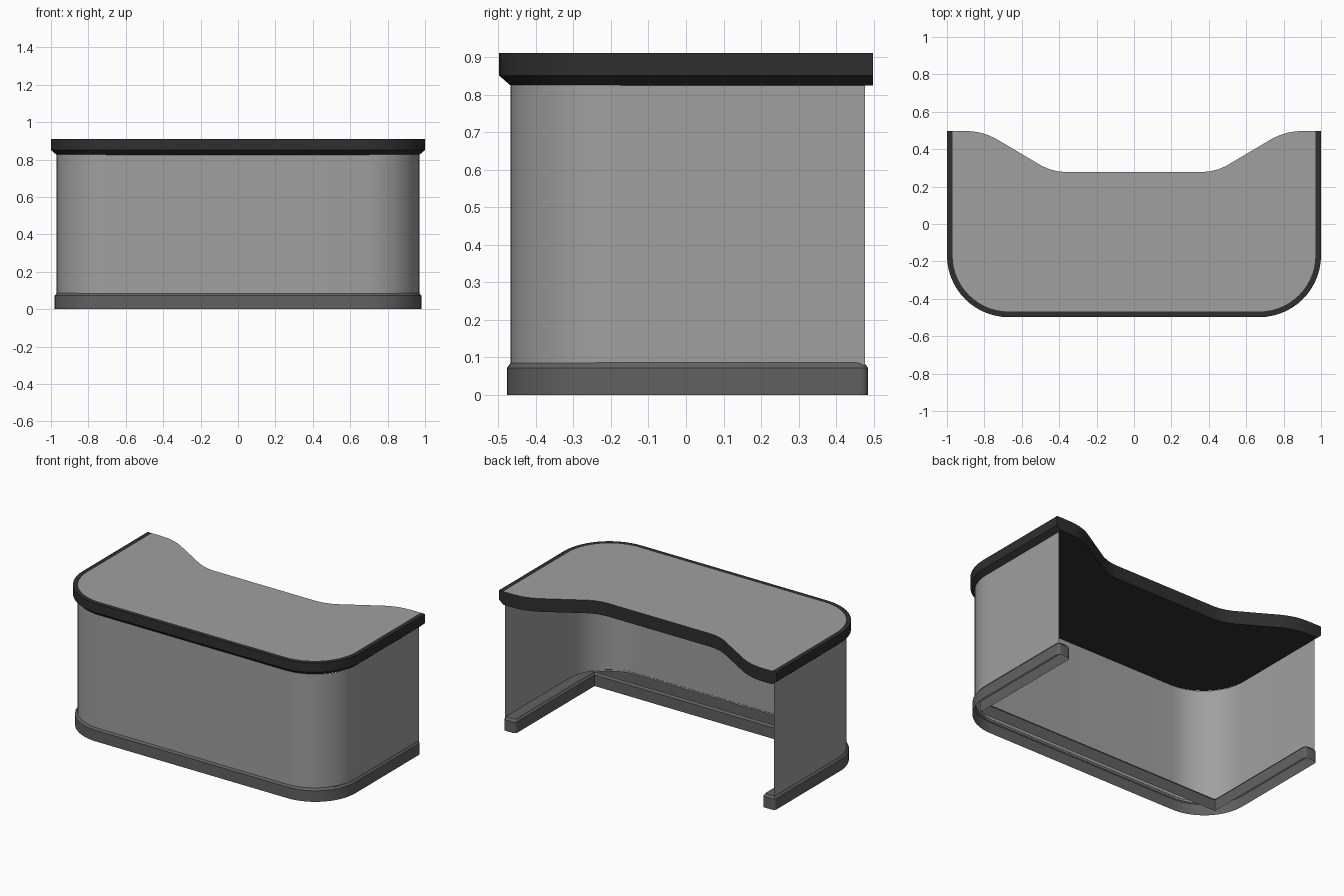
import bpy, math

if "Cube" in bpy.data.objects:
    bpy.data.objects.remove(bpy.data.objects["Cube"])


def material(name, v):
    m = bpy.data.materials.new(name)
    m.diffuse_color = (v, v, v, 1)
    m.use_nodes = True
    m.node_tree.nodes["Principled BSDF"].inputs["Base Color"].default_value = m.diffuse_color
    return m


GREY = material("light grey", 0.35)
DARK = material("near black", 0.028)
BASE = material("dark grey", 0.12)


def arc(cx, cy, r, a0, a1, n):
    return [(cx + r * math.cos(math.radians(a0 + (a1 - a0) * i / n)),
             cy + r * math.sin(math.radians(a0 + (a1 - a0) * i / n))) for i in range(n + 1)]


def mirrored(half):
    return half + [(-x, y) for x, y in reversed(half)]


def u_path(hx, yf, yb, r):
    """Clockwise U: right side, rounded front, left side."""
    return mirrored([(hx, yb)] + arc(hx - r, yf + r, r, 0, -90, 14))


def build(name, mat, layers, closed, cap_low=False, cap_high=False, extra=()):
    """Join stacked outlines (points, z), low to high, with quads."""
    verts, faces = [], []
    n = len(layers[0][0])
    for pts, z in layers:
        verts += [(x, y, z) for x, y in pts]
    for k in range(len(layers) - 1):
        a, b = k * n, (k + 1) * n
        for i in range(n if closed else n - 1):
            j = (i + 1) % n
            faces.append((a + i, b + i, b + j, a + j))
    if cap_low:
        faces.append(tuple(range(n)))
    if cap_high:
        o = (len(layers) - 1) * n
        faces.append(tuple(o + i for i in reversed(range(n))))
    for poly in extra:
        faces.append(tuple(range(len(verts), len(verts) + len(poly))))
        verts += poly
    me = bpy.data.meshes.new(name)
    me.from_pydata(verts, [], faces)
    me.materials.append(mat)
    ob = bpy.data.objects.new(name, me)
    bpy.context.collection.objects.link(ob)
    bpy.ops.object.select_all(action='DESELECT')
    ob.select_set(True)
    bpy.context.view_layer.objects.active = ob
    bpy.ops.object.shade_smooth_by_angle(angle=math.radians(30))
    return ob


# Desk top: dark slab with chamfered lower edge and scooped back
YB = 0.498
scoop = [(0.37, 0.278), (0.41, 0.282), (0.45, 0.292), (0.49, 0.309), (0.74, 0.457),
         (0.78, 0.475), (0.82, 0.488), (0.86, 0.495), (0.91, YB)]
back = [(-x, y) for x, y in reversed(scoop)] + scoop
outer = u_path(1.0, -YB, YB, 0.33)
inset = u_path(0.97, -YB + 0.03, YB, 0.30)
build("desk_top_slab", DARK,
      [(inset + back, 0.825), (outer + back, 0.851), (outer + back, 0.911)], True, cap_low=True)
build("desk_top_rim", DARK, [(outer, 0.911), (inset, 0.911)], False)
build("desk_top_surface", GREY, [(inset + back, 0.911)], False, cap_high=True)

# Wraparound modesty panel, a thin sheet
build("wrap_panel", GREY, [(u_path(0.97, -0.468, 0.477, 0.29), 0.075),
                           (u_path(0.97, -0.468, 0.477, 0.29), 0.826)], False)


# Hollow plinth with square inner corners and rounded feet
def plinth(e):
    xo, xi, yb, r = 0.98 - e, 0.89 + e, 0.485 - e, 0.02
    half = [(xi, -0.33 - e)] + arc(xi + r, yb - r, r, 180, 90, 4) + arc(xo - r, yb - r, r, 90, 0, 4)
    return mirrored(half + arc(xo - 0.29, -0.477 + e + 0.29, 0.29, 0, -90, 14))


top = plinth(0.01)
foot = [p for p in top[:11]] + [(0.97, -0.2), (0.965, -0.24), (0.955, -0.28), (0.935, -0.34)]
lids = [[(x, y, 0.086) for x, y in reversed(foot)],
        [(-x, y, 0.086) for x, y in foot]]
build("plinth_base", BASE, [(plinth(0), 0), (plinth(0), 0.072), (top, 0.086)], True, extra=lids)
